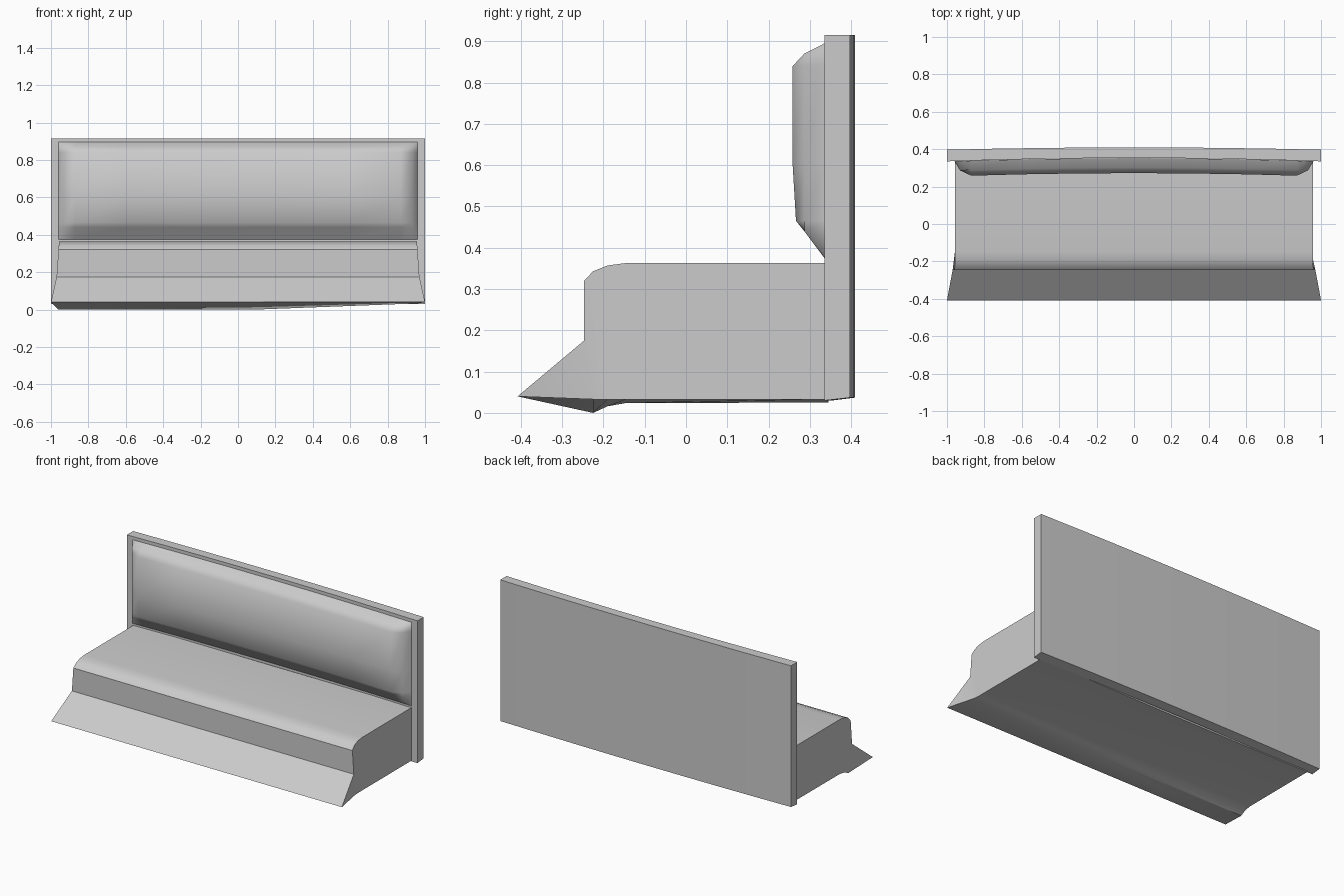
import bpy, bmesh, math

if "Cube" in bpy.data.objects:
    bpy.data.objects.remove(bpy.data.objects["Cube"])


def bow(x):
    return 0.018 * (1 - x * x)


def finish(bm, name, angle=35):
    bmesh.ops.recalc_face_normals(bm, faces=bm.faces)
    me = bpy.data.meshes.new(name)
    bm.to_mesh(me)
    bm.free()
    ob = bpy.data.objects.new(name, me)
    bpy.context.collection.objects.link(ob)
    bpy.ops.object.select_all(action='DESELECT')
    ob.select_set(True)
    bpy.context.view_layer.objects.active = ob
    bpy.ops.object.shade_smooth_by_angle(angle=math.radians(angle))
    return ob


def loft(bm, sections, caps):
    """Join closed sections in a tube and cap both ends with index lists."""
    rings = [[bm.verts.new(p) for p in s] for s in sections]
    n = len(rings[0])
    for a, b in zip(rings, rings[1:]):
        for i in range(n):
            j = (i + 1) % n
            bm.faces.new((a[i], a[j], b[j], b[i]))
    for ring in (rings[0], rings[-1]):
        for cap in caps:
            bm.faces.new([ring[i] for i in cap])


# Seat with rounded front edge and flared skirt: (y, z, half width)
profile = [
    (0.345, 0.363, 0.957), (-0.145, 0.363, 0.957), (-0.19, 0.357, 0.957),
    (-0.225, 0.343, 0.958), (-0.247, 0.32, 0.96), (-0.247, 0.175, 0.97),
    (-0.408, 0.04, 1.0),
    (-0.225, 0.0, 0.96), (-0.19, 0.016, 0.957), (-0.145, 0.024, 0.957),
    (0.345, 0.025, 0.957),
]
sections = []
for t in (-1, 0.1, 1):
    rise = max(0, t - 0.1) / 0.9
    sec = []
    for i, (y, z, w) in enumerate(profile):
        if i > 6:
            z += (0.033 - z) * rise   # underside sag fades to the right
        sec.append((t * w, y, z))
    sections.append(sec)
bm = bmesh.new()
loft(bm, sections, [(0, 1, 2, 3, 4, 5, 7, 8, 9, 10), (5, 6, 7)])
finish(bm, "seat")

# Slightly bowed back panel
stations = [-1 + 0.25 * i for i in range(9)]
bm = bmesh.new()
loft(bm, [[(x, 0.335 + bow(x), 0.03), (x, 0.335 + bow(x), 0.915),
           (x, 0.397 + 0.7 * bow(x), 0.915), (x, 0.397 + 0.7 * bow(x), 0.037)]
          for x in stations], [(0, 1, 2, 3)])
finish(bm, "back_panel")

# Padded back cushion, a grid with stepped-in soft borders
xs = [-0.96, -0.93, -0.87, -0.6, -0.3, 0, 0.3, 0.6, 0.87, 0.93, 0.96]
zs = [0.375, 0.44, 0.465, 0.60, 0.84, 0.87, 0.895]
depth = [0.337, 0.287, 0.257]
bm = bmesh.new()
grid = []
for i, x in enumerate(xs):
    col = []
    for j, z in enumerate(zs):
        level = min(i, len(xs) - 1 - i, j, len(zs) - 1 - j, 2)
        y = depth[level] + bow(x) - 0.003
        if level == 2 and j == 2:
            y += 0.008
        col.append(bm.verts.new((x, y, z)))
    grid.append(col)
for a, b in zip(grid, grid[1:]):
    for j in range(len(zs) - 1):
        bm.faces.new((a[j], b[j], b[j + 1], a[j + 1]))
cushion = finish(bm, "back_cushion", 60)
# Open shell sits on the panel, so make its faces point forward
if sum(p.normal.y * p.area for p in cushion.data.polygons) > 0:
    cushion.data.flip_normals()
